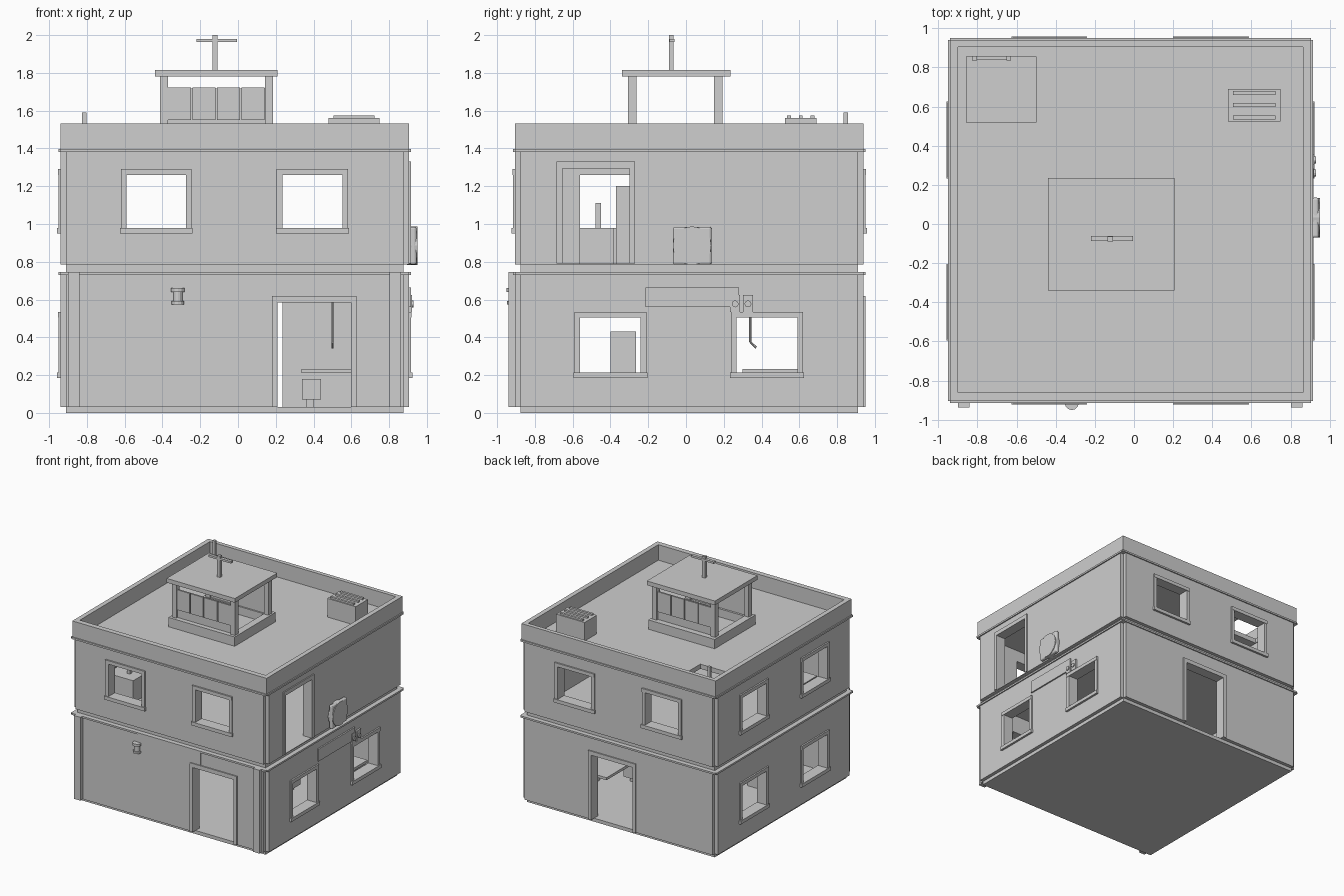
import bpy, bmesh, math
from mathutils import Vector, Matrix

old = bpy.data.objects.get("Cube")
if old:
    bpy.data.objects.remove(old, do_unlink=True)

grey = bpy.data.materials.new("plain_grey")
grey.use_nodes = True
TONE = (0.62, 0.62, 0.62, 1)
grey.diffuse_color = TONE
grey.node_tree.nodes["Principled BSDF"].inputs["Base Color"].default_value = TONE


def boxes(name, bounds, bevel=0):
    """One object made of boxes given as (x0, x1, y0, y1, z0, z1)."""
    bm = bmesh.new()
    for x0, x1, y0, y1, z0, z1 in bounds:
        size = Vector((x1 - x0, y1 - y0, z1 - z0))
        mid = Vector((x0 + x1, y0 + y1, z0 + z1)) / 2
        bmesh.ops.create_cube(bm, size=1, matrix=Matrix.Translation(mid) @ Matrix.Diagonal(size).to_4x4())
    if bevel:
        bmesh.ops.bevel(bm, geom=bm.edges[:], offset=bevel, segments=3, profile=0.5, affect='EDGES')
    return finish(name, bm)


def finish(name, bm):
    me = bpy.data.meshes.new(name)
    bm.to_mesh(me)
    bm.free()
    me.materials.append(grey)
    ob = bpy.data.objects.new(name, me)
    bpy.context.collection.objects.link(ob)
    return ob


def cut(ob, bounds):
    """Subtract boxes from an object and keep the result as its mesh."""
    tool = boxes("cutter", bounds)
    tool.hide_render = True
    mod = ob.modifiers.new("cut", 'BOOLEAN')
    mod.object, mod.operation, mod.solver = tool, 'DIFFERENCE', 'EXACT'
    bpy.context.view_layer.update()
    dg = bpy.context.evaluated_depsgraph_get()
    result = bpy.data.meshes.new_from_object(ob.evaluated_get(dg))
    ob.modifiers.clear()
    ob.data = result
    bpy.data.objects.remove(tool, do_unlink=True)


def rod(name, a, b, r, sides=8):
    a, b = Vector(a), Vector(b)
    bm = bmesh.new()
    turn = (b - a).to_track_quat('Z', 'Y').to_matrix().to_4x4()
    bmesh.ops.create_cone(bm, cap_ends=True, segments=sides, radius1=r, radius2=r,
                          depth=(b - a).length, matrix=Matrix.Translation((a + b) / 2) @ turn)
    return finish(name, bm)


# Outer faces of the building and the recessed core behind them
X0, X1, Y0, Y1 = -0.94, 0.905, -0.905, 0.94
IN = 0.03
CX0, CX1, CY0, CY1 = X0 + IN, X1 - IN, Y0 + IN, Y1 - IN
ROOF = 1.40


def on(side, u0, u1, d0, d1, z0, z1):
    """Box on a wall: u runs along it, d measures outwards from its face."""
    return {"front": (u0, u1, Y0 - d1, Y0 - d0, z0, z1),
            "back": (u0, u1, Y1 + d0, Y1 + d1, z0, z1),
            "left": (X1 + d0, X1 + d1, u0, u1, z0, z1),
            "right": (X0 - d1, X0 - d0, u0, u1, z0, z1)}[side]


SIDES = {"front": (CX0, CX1), "back": (CX0, CX1), "left": (CY0, CY1), "right": (CY0, CY1)}

# Openings: side, u range, z range
LOW, HIGH = (0.215, 0.505), (0.98, 1.26)
windows = []
for side in ("front", "back"):
    windows += [(side, -0.59, -0.275, *HIGH), (side, 0.235, 0.553, *HIGH)]
for u in ((-0.56, -0.24), (0.267, 0.59)):
    windows += [("left", *u, *LOW), ("right", *u, *LOW), ("right", *u, *HIGH)]
doors = [("front", 0.21, 0.597, 0.03, 0.585), ("back", -0.155, 0.235, 0.03, 0.585),
         ("left", -0.655, -0.30, 0.79, 1.295)]
holes = [on(s, a, b, -0.13, 0.1, z0, z1) for s, a, b, z0, z1 in windows + doors]

# Hollow core with two rooms and a roof hatch
T = 0.05
room = (CX0 + T, CX1 - T, CY0 + T, CY1 - T)
core = boxes("core_walls", [(CX0, CX1, CY0, CY1, 0, ROOF)])
cut(core, [(*room, 0.03, 0.74), (*room, 0.79, 1.36)])
cut(core, holes)
cut(core, [(-0.855, -0.50, 0.52, 0.855, 1.3, 1.5)])

# Facade panels for both storeys, with a thin lip along each top
panels = boxes("facade_panels", [on(s, *u, -0.04, 0, z0, z1) for s, u in SIDES.items()
                                 for z0, z1 in ((0.03, 0.745), (0.785, 1.395))])
cut(panels, holes)
boxes("facade_lips", [on(s, u[0] - 0.03, u[1] + 0.03, -0.03, 0.01, z0, z0 + 0.015)
                      for s, u in SIDES.items() for z0 in (0.73, 1.382)])

# Parapet
parapet = boxes("parapet", [(X0, X1, Y0, Y1, 1.392, 1.533)])
cut(parapet, [(X0 + 0.04, X1 - 0.04, Y0 + 0.045, Y1 - 0.035, 1.3, 1.6)])

# Window and door surrounds
W = 0.03
for i, (s, a, b, z0, z1) in enumerate(windows):
    boxes(f"window_frame_{i}", [
        on(s, a - W, a, -0.02, 0.01, z0, z1), on(s, b, b + W, -0.02, 0.01, z0, z1),
        on(s, a - W, b + W, -0.02, 0.013, z1, z1 + W),
        on(s, a - W - 0.005, b + W + 0.005, -0.03, 0.018, z0 - W, z0)])
for i, (s, a, b, z0, z1) in enumerate(doors):
    boxes(f"door_frame_{i}", [
        on(s, a - W, a, -0.03, 0.01, z0, z1), on(s, b, b + W, -0.03, 0.01, z0, z1),
        on(s, a - W, b + W, -0.03, 0.01, z1, z1 + W + 0.005)])

# Front pilasters, sign plate and spool lamp
boxes("front_pilasters", [on("front", a, a + 0.06, -0.01, 0.034, 0.03, 0.745) for a in (-0.90, 0.802)])
boxes("front_sign_plate", [on("front", -0.325, 0.28, -0.005, 0.002, 0.605, 0.727)])
for name, r, z0, z1 in (("lamp_cap", 0.036, 0.64, 0.66), ("lamp_body", 0.024, 0.59, 0.64),
                        ("lamp_foot", 0.033, 0.575, 0.592)):
    rod(name, (-0.318, Y0 - 0.01, z0), (-0.318, Y0 - 0.01, z1), r, 12)

# Left wall: sign, two small fixtures and the rounded vent
boxes("side_sign", [on("left", -0.215, 0.28, -0.01, 0.012, 0.56, 0.665)])
for i, y in enumerate((0.26, 0.328)):
    boxes(f"side_fixture_{i}", [on("left", y - 0.027, y + 0.027, -0.01, 0.016, 0.535, 0.625)])
    rod(f"side_fixture_lens_{i}", (X1, y, 0.577), (X1 + 0.024, y, 0.577), 0.018, 12)
boxes("round_vent", [on("left", -0.07, 0.135, 0.005, 0.04, 0.785, 0.985)], 0.012)
rod("vent_disc", (X1 - 0.01, 0.032, 0.885), (X1 + 0.045, 0.032, 0.885), 0.102, 20)

# Rooftop pavilion: kerb, posts, panelled ends and slab
kerb = boxes("pavilion_kerb", [(-0.43, 0.20, -0.33, 0.225, ROOF - 0.01, 1.48)])
cut(kerb, [(-0.37, 0.14, -0.26, 0.15, ROOF + 0.01, 1.6)])
boxes("pavilion_posts", [(x, x + 0.042, y, y + 0.045, 1.47, 1.79)
                         for x in (-0.412, 0.144) for y in (-0.307, 0.148)])
boxes("pavilion_slab", [(-0.44, 0.208, -0.34, 0.235, 1.78, 1.816)])
boxes("pavilion_screens", [(-0.375, 0.15, y, y + 0.012, 1.475, 1.718) for y in (-0.29, 0.163)])
STEP = 0.13
boxes("pavilion_screen_panels", [(-0.372 + k * STEP, -0.25 + k * STEP, y, y + 0.012, 1.55, 1.722)
                                 for y in (-0.30, 0.173) for k in range(4)])

# Antenna
boxes("antenna_mast", [(-0.135, -0.108, -0.09, -0.065, 1.81, 2.0)])
boxes("antenna_bar", [(-0.22, -0.005, -0.088, -0.062, 1.963, 1.98)])

# Roof machine with slats
boxes("roof_unit", [(0.48, 0.75, 0.525, 0.69, ROOF - 0.01, 1.56)])
boxes("roof_unit_slats", [(0.505, 0.722, y - 0.01, y + 0.01, 1.55, 1.575) for y in (0.545, 0.608, 0.67)])

# Hatch ladder
for x in (-0.815, -0.64):
    top = 1.59 if x < -0.7 else 1.39
    boxes("ladder_rail", [(x - 0.012, x + 0.012, 0.835, 0.858, 0.79, top)])
boxes("ladder_rungs", [(-0.815, -0.64, 0.84, 0.855, 0.88 + k * 0.1, 0.9 + k * 0.1) for k in range(5)])

# Lower room furniture
boxes("desk", [(0.335, 0.81, 0.30, 0.60, 0.21, 0.232), (0.60, 0.80, 0.31, 0.59, 0.03, 0.21)])
boxes("stool", [(0.34, 0.44, 0.12, 0.22, 0.07, 0.18), (0.36, 0.40, 0.15, 0.19, 0.03, 0.07)])
boxes("lower_cupboard", [(-0.6, -0.4, -0.4, -0.265, 0.03, 0.432)])
rod("hanging_lamp_rod", (0.5, 0.34, 0.74), (0.5, 0.34, 0.375), 0.006)
rod("hanging_lamp_arm", (0.5, 0.34, 0.375), (0.5, 0.372, 0.345), 0.006)

# Upper room furniture
boxes("upper_counter", [(-0.85, -0.6, -0.565, -0.38, 0.79, 0.98)])
boxes("upper_cabinet", [(-0.85, -0.6, -0.37, -0.29, 0.79, 1.20)])
boxes("counter_bottle", [(-0.72, -0.69, -0.48, -0.45, 0.98, 1.11)])
